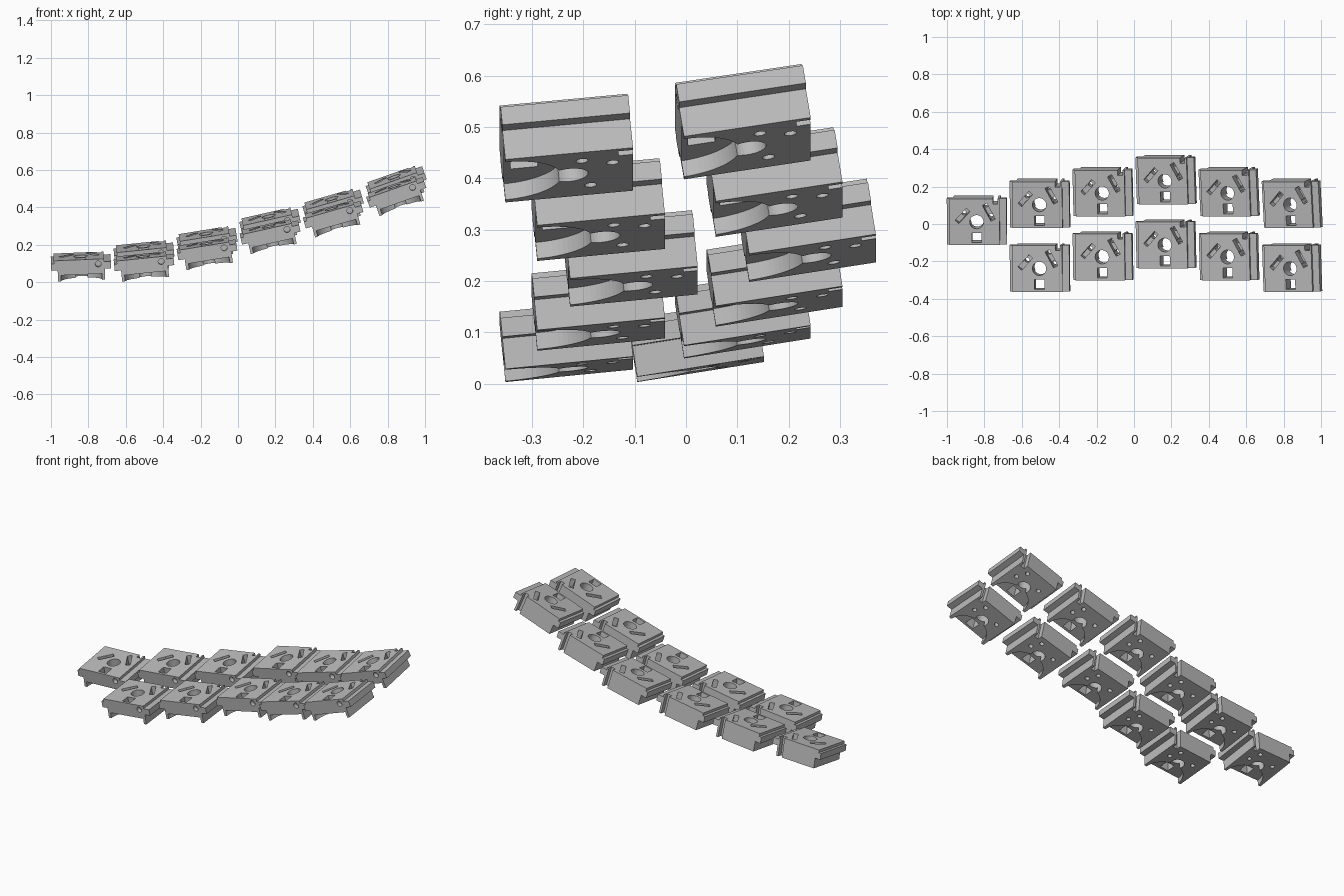
import bpy
import bmesh
from math import radians, atan2, sin
from mathutils import Matrix, Vector

cube = bpy.data.objects.get("Cube")
if cube:
    bpy.data.objects.remove(cube, do_unlink=True)

grey = bpy.data.materials.new("mid_grey")
grey.use_nodes = True
colour = (0.5, 0.5, 0.5, 1)
grey.diffuse_color = colour
grey.node_tree.nodes["Principled BSDF"].inputs["Base Color"].default_value = colour


def add_object(name, bm):
    bmesh.ops.recalc_face_normals(bm, faces=bm.faces)
    mesh = bpy.data.meshes.new(name)
    bm.to_mesh(mesh)
    bm.free()
    mesh.materials.append(grey)
    obj = bpy.data.objects.new(name, mesh)
    bpy.context.collection.objects.link(obj)
    return obj


# Body: a stepped profile with a tongue on each side, extruded front to back
HALF_X, HALF_Y, TOP = 0.126, 0.125, 0.113
profile = [(-HALF_X, 0), (HALF_X, 0), (HALF_X, 0.06), (0.16, 0.06),
           (0.16, 0.097), (0.123, 0.097), (0.123, TOP), (-0.145, TOP),
           (-0.145, 0.097), (-0.16, 0.097), (-0.16, 0.06), (-HALF_X, 0.06)]
bm = bmesh.new()
face = bm.faces.new([bm.verts.new((x, -HALF_Y, z)) for x, z in profile])
back = bmesh.ops.extrude_face_region(bm, geom=[face])["geom"]
bmesh.ops.translate(bm, vec=(0, 2 * HALF_Y, 0),
                    verts=[v for v in back if isinstance(v, bmesh.types.BMVert)])
body = add_object("socket_master", bm)
cutters = []


def cut(obj):
    obj.hide_render = True
    mod = body.modifiers.new("cut", "BOOLEAN")
    mod.operation = "DIFFERENCE"
    mod.solver = "EXACT"
    mod.object = obj
    cutters.append(obj)


def cut_cylinder(centre, radius, depth, sides=24, along_y=False):
    bm = bmesh.new()
    turn = Matrix.Rotation(radians(90 if along_y else 0), 4, "X")
    bmesh.ops.create_cone(bm, cap_ends=True, segments=sides, radius1=radius,
                          radius2=radius, depth=depth,
                          matrix=Matrix.Translation(centre) @ turn)
    cut(add_object("round_cutter", bm))


def cut_box(centre, size, angle=0):
    bm = bmesh.new()
    bmesh.ops.create_cube(bm, size=1, matrix=Matrix.Translation(centre)
                          @ Matrix.Rotation(angle, 4, "Z")
                          @ Matrix.Diagonal((*size, 1)))
    cut(add_object("box_cutter", bm))


def cut_slot(a, b, width=0.026):
    a, b = Vector(a), Vector(b)
    mid, run = (a + b) / 2, b - a
    cut_box((mid.x, mid.y, TOP), (run.length, width, 0.1), atan2(run.y, run.x))


# Half-round recess under the front, centre bore and square window
cut_cylinder((0, -HALF_Y, 0), 0.11, 0.066, 64)
cut_cylinder((0, 0, 0.05), 0.037, 0.3, 40)
cut_box((0, -0.085, 0.1), (0.053, 0.053, 0.3))

# Slanted wire slots and the pin holes below them
cut_slot((-0.105, 0.0), (-0.045, 0.065))
cut_slot((0.043, 0.095), (0.088, 0.01))
for x, y in [(-0.07, 0.042), (0.076, 0.025), (0.05, 0.085)]:
    cut_cylinder((x, y, 0.03), 0.012, 0.16)

# Notch down the back and cable hole at the front right
cut_box((0.1, HALF_Y, 0.05), (0.026, 0.056, 0.3))
cut_cylinder((0.092, -HALF_Y, 0.086), 0.016, 0.05, along_y=True)

# Bake the cuts into one shared mesh
bpy.context.view_layer.update()
graph = bpy.context.evaluated_depsgraph_get()
socket = bpy.data.meshes.new_from_object(body.evaluated_get(graph))
socket.name = "key_socket"
socket.materials.clear()
socket.materials.append(grey)
for poly in socket.polygons:
    poly.material_index = 0
for obj in cutters + [body]:
    bpy.data.objects.remove(obj, do_unlink=True)


# Place each socket by its lowest front corner; columns roll up toward +x
def place(name, column, pitch, corner_y, corner_z):
    roll = radians(2.4 + 3.4 * column)
    turn = (Matrix.Rotation(-roll, 4, "Y")
            @ Matrix.Rotation(radians(pitch), 4, "X"))
    corner = turn @ Vector((-HALF_X, -HALF_Y, 0))
    x = -0.84 + 0.337 * column + 0.08 * sin(roll)
    obj = bpy.data.objects.new(name, socket)
    obj.matrix_world = Matrix.Translation(
        (x, corner_y - corner.y, corner_z - corner.z)) @ turn
    bpy.context.collection.objects.link(obj)


back_row = [(-0.095, 0.003), (-0.004, 0.049), (0.058, 0.111),
            (0.123, 0.198), (0.058, 0.286), (-0.004, 0.398)]
front_row = [(-0.352, 0.003), (-0.29, 0.064), (-0.226, 0.15),
             (-0.29, 0.239), (-0.352, 0.353)]
for i, (y, z) in enumerate(back_row):
    place(f"back_socket_{i + 1}", i, 9, y, z)
for i, (y, z) in enumerate(front_row):
    place(f"front_socket_{i + 1}", i + 1, 5.6, y, z)
